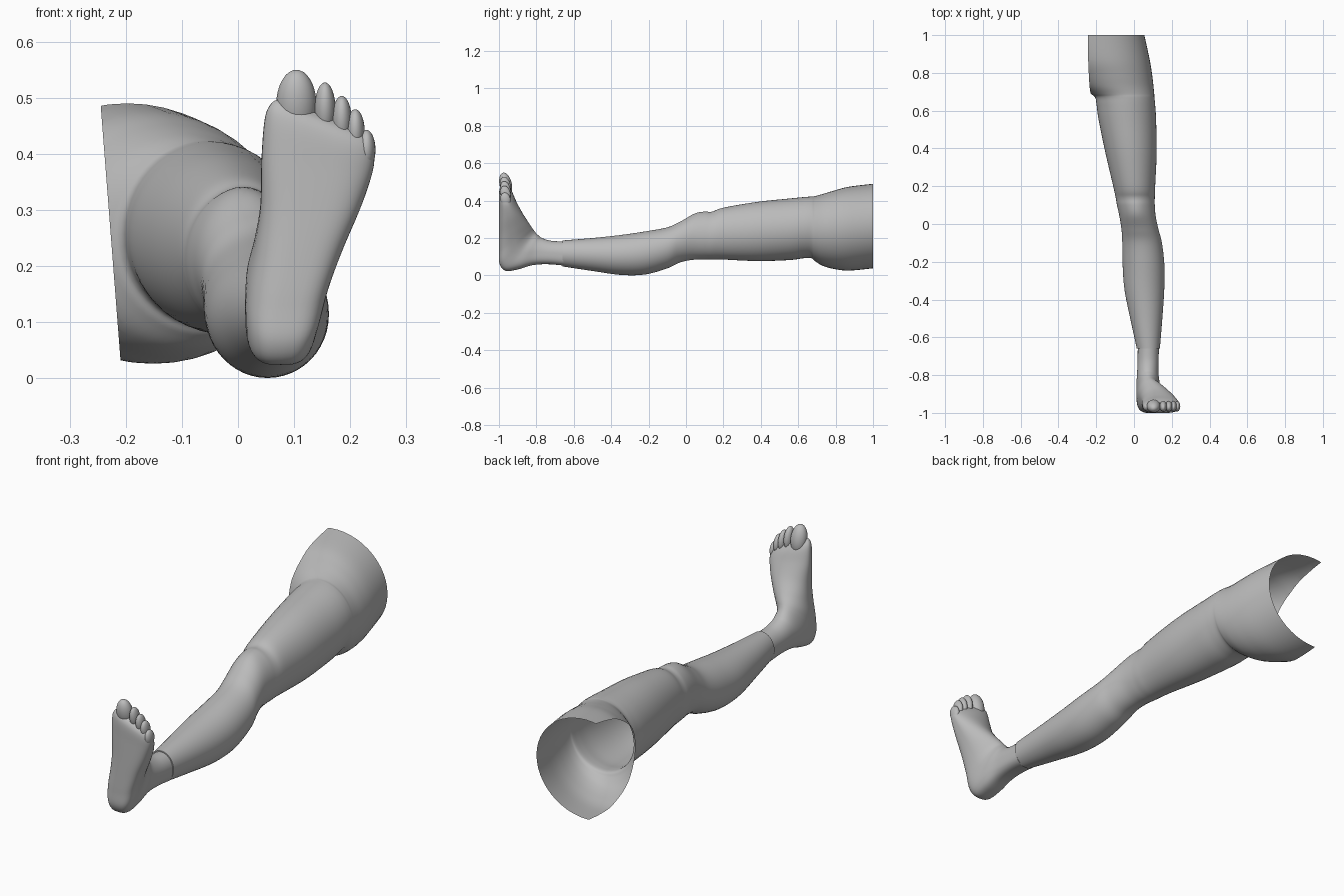
import bpy, bmesh, math
from mathutils import Vector, Matrix

if "Cube" in bpy.data.objects:
    bpy.data.objects.remove(bpy.data.objects["Cube"])

grey = bpy.data.materials.new("plain grey")
grey.use_nodes = True
grey.diffuse_color = (0.5, 0.5, 0.5, 1)
grey.node_tree.nodes["Principled BSDF"].inputs["Base Color"].default_value = (0.5, 0.5, 0.5, 1)


def smooth_rows(rows, steps):
    """Catmull-Rom blend of the section rows."""
    out = []
    for i in range(len(rows) - 1):
        quad = [rows[max(i - 1, 0)], rows[i], rows[i + 1], rows[min(i + 2, len(rows) - 1)]]
        for s in range(steps):
            t = s / steps
            out.append([b + 0.5 * t * (c - a + t * (2 * a - 5 * b + 4 * c - d + t * (3 * (b - c) + d - a)))
                        for a, b, c, d in zip(*quad)])
    return out + [list(rows[-1])]


def loft(bm, rows, power, sides=48, cap_end=False):
    """Skin rings; each row is upper point y z, lower point y z, x range, tilt."""
    rings = []
    for py, pz, qy, qz, x0, x1, tilt in smooth_rows(rows, 6):
        ring = []
        for k in range(sides):
            a = 2 * math.pi * k / sides
            c, s = math.cos(a), math.sin(a)
            e = 2 / power if s < 0 else 1
            dx = math.copysign(abs(c) ** e, c) * (x1 - x0) / 2
            f = (1 + math.copysign(abs(s) ** e, s)) / 2
            ring.append(bm.verts.new(((x0 + x1) / 2 + dx, qy + (py - qy) * f,
                                      qz + (pz - qz) * f + tilt * dx)))
        rings.append(ring)
    for a, b in zip(rings, rings[1:]):
        for k in range(sides):
            n = (k + 1) % sides
            bm.faces.new((a[k], a[n], b[n], b[k]))
    bm.faces.new(rings[0])
    if cap_end:
        bm.faces.new(rings[-1])


def finish(bm, name):
    bmesh.ops.recalc_face_normals(bm, faces=bm.faces)
    mesh = bpy.data.meshes.new(name)
    bm.to_mesh(mesh)
    bm.free()
    mesh.materials.append(grey)
    obj = bpy.data.objects.new(name, mesh)
    bpy.context.collection.objects.link(obj)
    bpy.ops.object.select_all(action="DESELECT")
    obj.select_set(True)
    bpy.context.view_layer.objects.active = obj
    bpy.ops.object.shade_smooth_by_angle(angle=math.radians(50))
    return obj


# Leg from ankle to hip: y, x range, z range
leg = [
    (-.66, .015, .137, .048, .187), (-.5, -.02, .15, .024, .2), (-.35, -.05, .16, .003, .216),
    (-.22, -.06, .161, .005, .235), (-.1, -.062, .148, .038, .257), (-.03, -.066, .13, .07, .288),
    (.04, -.077, .115, .084, .322), (.1, -.09, .11, .086, .335), (.14, -.097, .11, .086, .339),
    (.2, -.11, .112, .085, .362), (.38, -.152, .12, .077, .393), (.55, -.187, .117, .082, .411),
    (.63, -.198, .112, .092, .419), (.67, -.206, .108, .092, .422), (.69, -.23, .107, .076, .424),
    (.73, -.28, .103, .052, .435), (.79, -.33, .096, .035, .453), (.87, -.39, .083, .026, .474),
    (1, -.45, .055, .038, .49),
]
bm = bmesh.new()
loft(bm, [(y, z1, y, z0, x0, x1, 0) for y, x0, x1, z0, z1 in leg], 2)
# Kneecap swelling
for v in bm.verts:
    near = ((v.co.x - .01) / .05) ** 2 + ((v.co.y - .07) / .06) ** 2
    if v.co.z > .22:
        v.co.z += .008 * math.exp(-near)
# Open hip cut along the body's middle
bmesh.ops.bisect_plane(bm, geom=bm.verts[:] + bm.edges[:] + bm.faces[:],
                       plane_co=(-.245, 0, .49), plane_no=(-.45, 0, -.035), clear_outer=True)
finish(bm, "leg")

# Foot: sections turn from the ankle round the heel, then up to the toe line
foot = [
    (-.655, .182, -.655, .053, .02, .132, 0), (-.72, .185, -.74, .06, .019, .13, 0),
    (-.77, .2, -.82, .055, .016, .13, 0), (-.79, .215, -.9, .032, .013, .136, 0),
    (-.805, .23, -.965, .025, .013, .14, 0), (-.815, .243, -.997, .062, .013, .15, 0),
    (-.825, .258, -1, .13, .017, .165, 0), (-.845, .288, -1, .21, .03, .19, 0),
    (-.875, .335, -1, .29, .04, .22, 0), (-.905, .39, -1, .37, .042, .239, -.15),
    (-.925, .43, -1, .43, .048, .243, -.35), (-.945, .455, -.993, .455, .06, .238, -.4),
    (-.962, .468, -.978, .468, .075, .225, -.4),
]
bm = bmesh.new()
loft(bm, foot, 3, cap_end=True)
finish(bm, "foot")

# Toes: x, z, half width, half length
toes = [("big", .104, .487, .036, .064), ("second", .155, .478, .019, .05), ("third", .185, .458, .018, .046),
        ("fourth", .209, .438, .017, .042), ("little", .229, .407, .016, .036)]
for name, x, z, w, h in toes:
    bm = bmesh.new()
    depth = .022 + w * .3
    place = (Matrix.Translation((x, -.966 + w * .05, z)) @ Matrix.Rotation(.22, 4, "X")
             @ Matrix.Diagonal((w, depth, h, 1)))
    bmesh.ops.create_uvsphere(bm, u_segments=24, v_segments=16, radius=1, matrix=place)
    finish(bm, name + "_toe")
